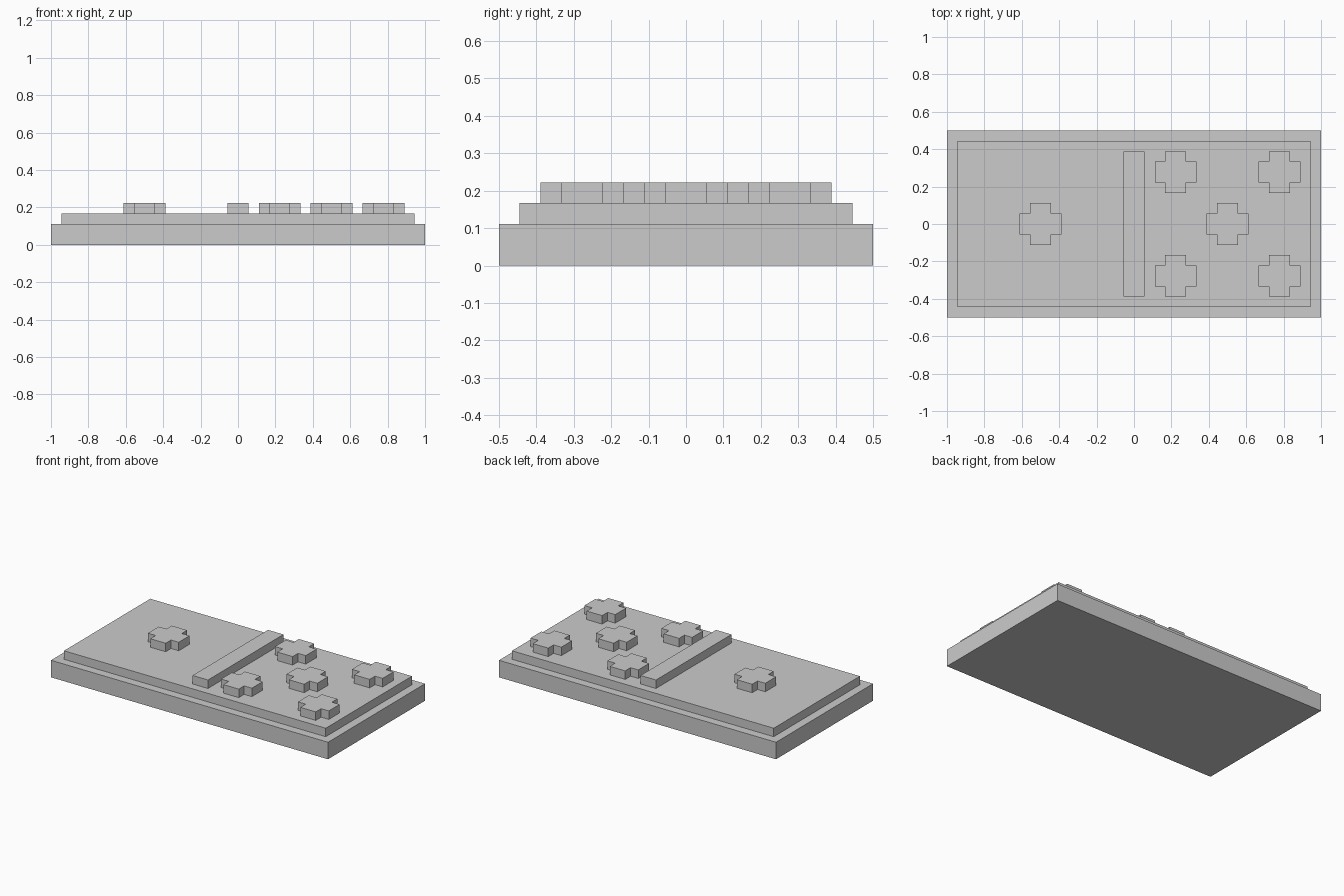
import bpy, bmesh

if "Cube" in bpy.data.objects:
    bpy.data.objects.remove(bpy.data.objects["Cube"])

U = 1 / 18  # grid module of the model


def prism(name, outline, z0, z1, centre=(0, 0)):
    """Extrude a closed outline (in modules) from z0 to z1."""
    bm = bmesh.new()
    cx, cy = centre
    face = bm.faces.new([bm.verts.new(((x + cx) * U, (y + cy) * U, z0 * U))
                         for x, y in outline])
    top = bmesh.ops.extrude_face_region(bm, geom=[face])["geom"]
    bmesh.ops.translate(bm, vec=(0, 0, (z1 - z0) * U),
                        verts=[g for g in top if isinstance(g, bmesh.types.BMVert)])
    bmesh.ops.recalc_face_normals(bm, faces=bm.faces)
    mesh = bpy.data.meshes.new(name)
    bm.to_mesh(mesh)
    bm.free()
    obj = bpy.data.objects.new(name, mesh)
    bpy.context.collection.objects.link(obj)
    return obj


def rect(hx, hy):
    return [(-hx, -hy), (hx, -hy), (hx, hy), (-hx, hy)]


# Stepped domino body and centre bar
prism("tile_base", rect(18, 9), 0, 2)
prism("raised_face", rect(17, 8), 2, 3)
prism("divider_bar", rect(1, 7), 3, 4)

# Plus-shaped pips: one on the left half, five on the right
plus = [(-1, -2), (1, -2), (1, -1), (2, -1), (2, 1), (1, 1),
        (1, 2), (-1, 2), (-1, 1), (-2, 1), (-2, -1), (-1, -1)]
pips = [(-9, 0), (9, 0)] + [(9 + sx * 5, sy * 5) for sx in (-1, 1) for sy in (-1, 1)]
for i, centre in enumerate(pips, 1):
    prism(f"pip_{i}", plus, 3, 4, centre)
